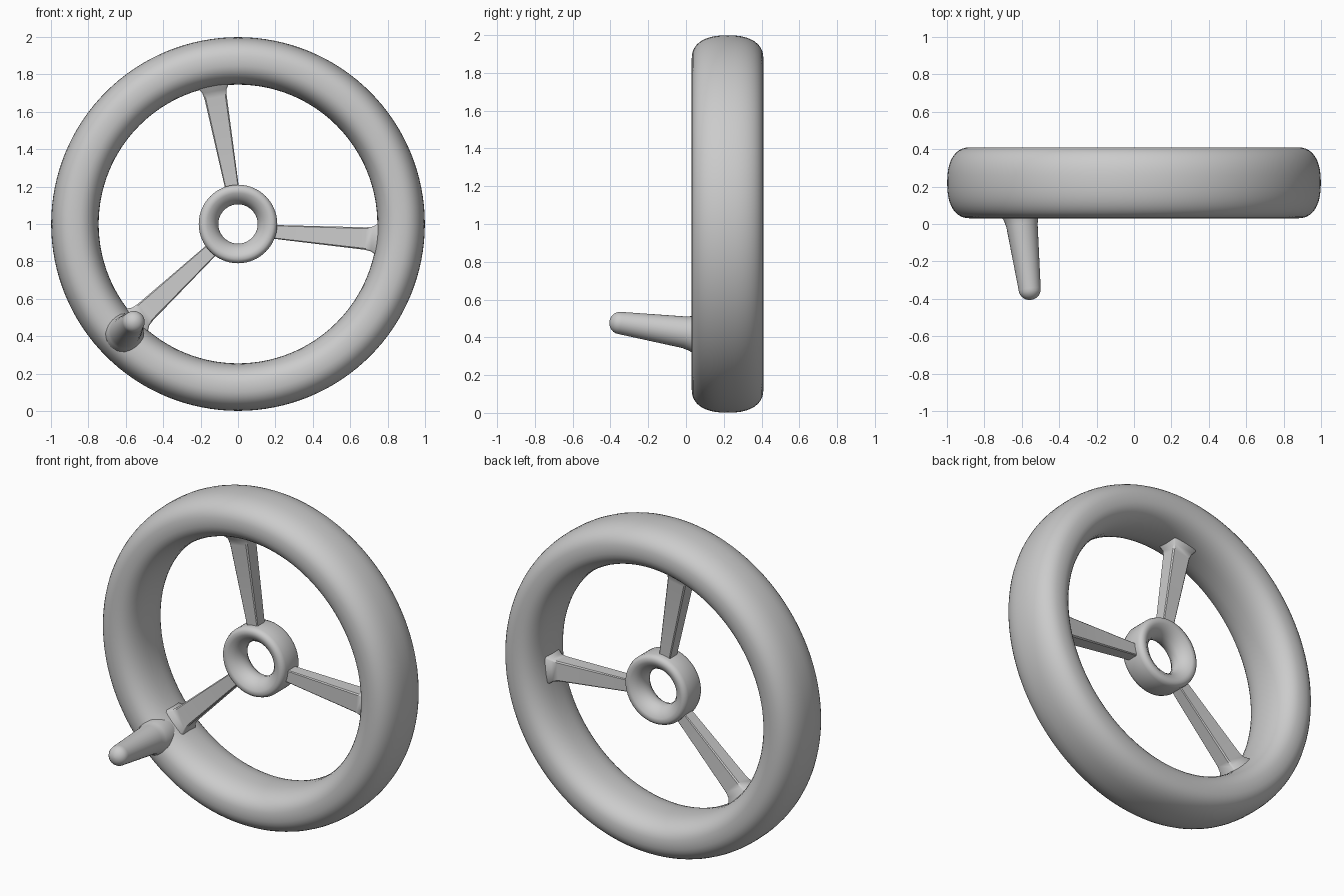
import bpy, bmesh, math
from mathutils import Vector

if "Cube" in bpy.data.objects:
    bpy.data.objects.remove(bpy.data.objects["Cube"])

CENTRE = Vector((0, 0.22, 1.0))


def skin(name, rings, closed_path=False, angle=35):
    """Join rings of equal length into a surface; cap it if the path is open."""
    bm = bmesh.new()
    loops = [[bm.verts.new(p) for p in ring] for ring in rings]
    n, m = len(loops), len(loops[0])
    for i in range(n if closed_path else n - 1):
        a, b = loops[i], loops[(i + 1) % n]
        for j in range(m):
            k = (j + 1) % m
            bm.faces.new((a[j], a[k], b[k], b[j]))
    if not closed_path:
        bm.faces.new(loops[0])
        bm.faces.new(loops[-1])
    bmesh.ops.recalc_face_normals(bm, faces=bm.faces)
    mesh = bpy.data.meshes.new(name)
    bm.to_mesh(mesh)
    bm.free()
    obj = bpy.data.objects.new(name, mesh)
    bpy.context.collection.objects.link(obj)
    bpy.ops.object.select_all(action='DESELECT')
    obj.select_set(True)
    bpy.context.view_layer.objects.active = obj
    bpy.ops.object.shade_smooth_by_angle(angle=math.radians(angle))
    return obj


def revolve(name, profile, steps, angle=35):
    """Spin a closed (radius, y offset) profile about the wheel axle."""
    rings = []
    for i in range(steps):
        t = math.tau * i / steps
        rings.append([CENTRE + Vector((r * math.cos(t), y, r * math.sin(t)))
                      for r, y in profile])
    return skin(name, rings, True, angle)


def spow(v, e):
    return math.copysign(abs(v) ** e, v)


# Rim: fat rounded section, deeper than it is wide
E = 2 / 2.4
section = [(0.872 + 0.127 * spow(math.cos(math.tau * k / 40), E),
            0.19 * spow(math.sin(math.tau * k / 40), E)) for k in range(40)]
revolve("rim", section, 128, 60)

# Hub: ring with a bore flared toward both faces
half = [(0.105, 0), (0.112, 0.03), (0.132, 0.058), (0.165, 0.082),
        (0.188, 0.084), (0.203, 0.074), (0.21, 0.055)]
hub_profile = half + [(r, -y) for r, y in reversed(half[1:])]
revolve("hub", hub_profile, 64, 40)


# Spokes: tapered bars that flare where they meet the rim
def spoke(name, inner, outer):
    a, b = Vector((inner[0], 0.22, inner[1])), Vector((outer[0], 0.22, outer[1]))
    d = (b - a).normalized()
    side = d.cross(Vector((0, 1, 0)))
    length = (b - a).length
    rings = []
    for t, w, h in ((-0.05, 0.035, 0.036), (length - 0.06, 0.060, 0.048),
                    (length - 0.025, 0.066, 0.054), (length, 0.082, 0.068),
                    (length + 0.03, 0.088, 0.074)):
        c = 0.12 * w
        corners = [(w, h - c), (w - c, h), (c - w, h), (-w, h - c),
                   (-w, c - h), (c - w, -h), (w - c, -h), (w, c - h)]
        rings.append([a + d * t + side * u + Vector((0, v, 0)) for u, v in corners])
    skin(name, rings, angle=40)


spoke("spoke_top", (-0.034, 1.205), (-0.130, 1.735))
spoke("spoke_right", (0.205, 0.957), (0.740, 0.918))
spoke("spoke_lower_left", (-0.148, 0.855), (-0.538, 0.488))

# Crank handle: tapered peg with flared root and domed tip
root, tip = Vector((-0.607, 0.06, 0.417)), Vector((-0.551, -0.405, 0.484))
axis = (tip - root).normalized()
length = (tip - root).length
u = axis.cross(Vector((0, 0, 1))).normalized()
v = axis.cross(u)
stations = [(-0.08, 0.105), (0.01, 0.103), (0.035, 0.092), (0.07, 0.084),
            (length - 0.055, 0.059)]
stations += [(length - 0.055 + 0.055 * math.sin(t), 0.059 * math.cos(t))
             for t in (math.radians(k) for k in (15, 30, 45, 60, 75, 87))]
skin("handle", [[root + axis * s + (u * math.cos(math.tau * k / 32)
                                    + v * math.sin(math.tau * k / 32)) * r
                 for k in range(32)] for s, r in stations], angle=60)
